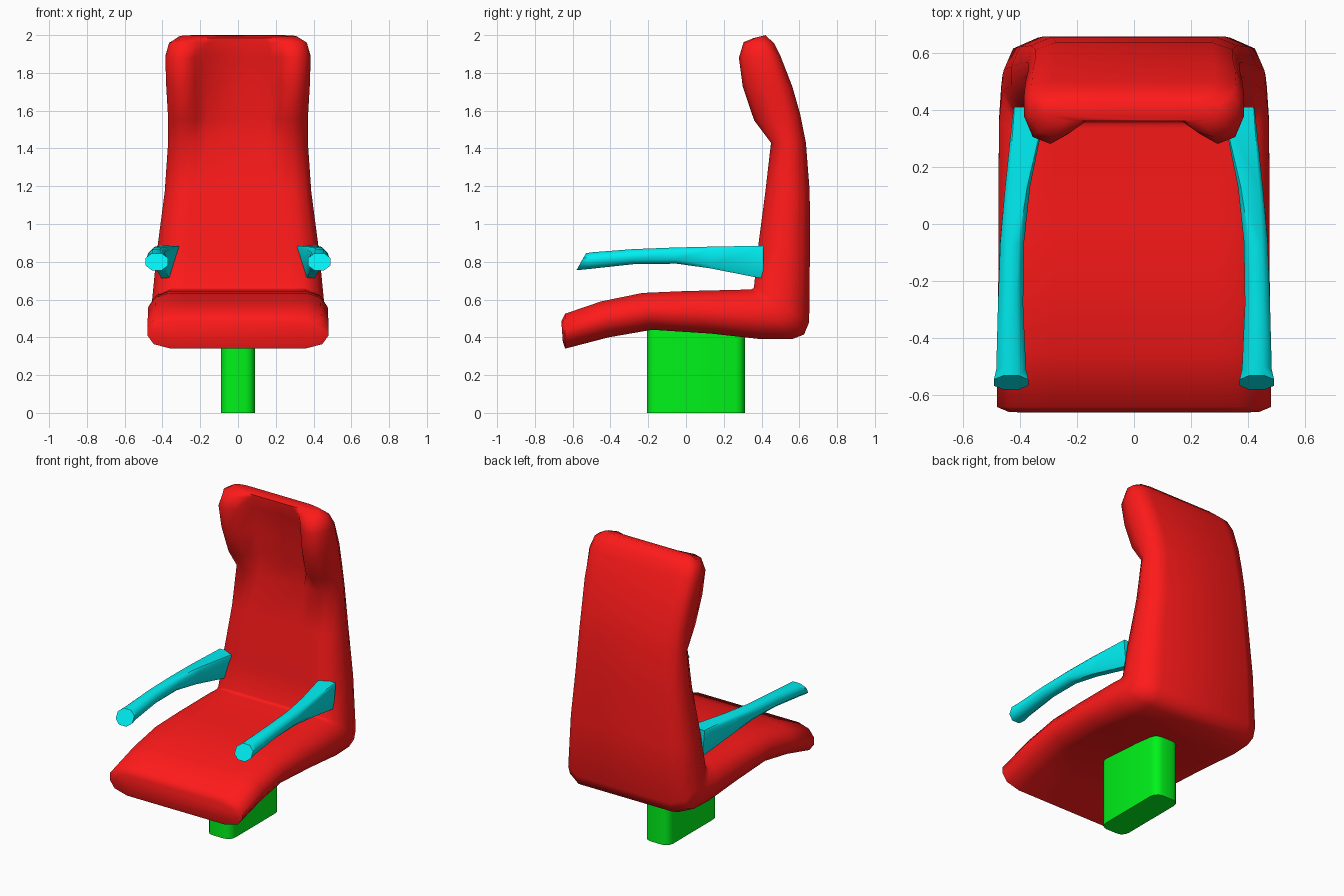
import bpy, bmesh, math
from mathutils import Vector

if "Cube" in bpy.data.objects:
    bpy.data.objects.remove(bpy.data.objects["Cube"])


def material(name, rgb):
    m = bpy.data.materials.new(name)
    m.diffuse_color = (*rgb, 1)
    m.use_nodes = True
    m.node_tree.nodes["Principled BSDF"].inputs["Base Color"].default_value = m.diffuse_color
    return m


RED = material("red", (1, 0.01, 0.01))
CYAN = material("cyan", (0, 0.87, 0.9))
GREEN = material("green", (0, 0.9, 0.01))


def loft(name, rings, mat, angle):
    """Skin a list of equal-length point rings and cap both ends."""
    bm = bmesh.new()
    vs = [[bm.verts.new(p) for p in ring] for ring in rings]
    n = len(rings[0])
    for a, b in zip(vs, vs[1:]):
        for i in range(n):
            j = (i + 1) % n
            bm.faces.new((a[i], a[j], b[j], b[i]))
    bm.faces.new(vs[0])
    bm.faces.new(vs[-1])
    bmesh.ops.recalc_face_normals(bm, faces=bm.faces)
    me = bpy.data.meshes.new(name)
    bm.to_mesh(me)
    bm.free()
    ob = bpy.data.objects.new(name, me)
    bpy.context.collection.objects.link(ob)
    me.materials.append(mat)
    bpy.context.view_layer.objects.active = ob
    ob.select_set(True)
    bpy.ops.object.shade_smooth_by_angle(angle=math.radians(angle))
    ob.select_set(False)
    return ob


# Padded cross-section: width fraction, depth fraction, bolster weight
HALF = [(0.44, 0, 0), (0.6, 0, 0.7), (0.76, 0, 1), (0.92, 0.12, 0.9), (1, 0.38, 0.5),
        (1, 0.62, 0.1), (0.93, 0.87, 0), (0.74, 1, 0)]
SECTION = HALF + [(-u, v, b) for u, v, b in reversed(HALF)]


def pad_ring(half_w, inner, outer, bolster=0):
    a, c = Vector((0, *inner)), Vector((0, *outer))
    out = (a - c).normalized()
    return [a.lerp(c, v) + out * bolster * b + Vector((u * half_w, 0, 0)) for u, v, b in SECTION]


# Seat, backrest and winged headrest in one padded shell
loft("seat_and_back", [pad_ring(*s) for s in [
    (0.44, (-0.66, 0.485), (-0.652, 0.375)),
    (0.48, (-0.64, 0.525), (-0.64, 0.34)),
    (0.477, (-0.45, 0.59), (-0.41, 0.40)),
    (0.475, (-0.23, 0.635), (-0.18, 0.44)),
    (0.475, (0.0, 0.645), (0.13, 0.42)),
    (0.472, (0.335, 0.653), (0.40, 0.39)),
    (0.465, (0.35, 0.655), (0.56, 0.39)),
    (0.46, (0.357, 0.66), (0.625, 0.415)),
    (0.455, (0.36, 0.665), (0.652, 0.48)),
    (0.43, (0.378, 0.85), (0.656, 0.85)),
    (0.388, (0.42, 1.17), (0.655, 1.17)),
    (0.37, (0.45, 1.43), (0.635, 1.43)),
    (0.37, (0.45, 1.56), (0.605, 1.58), 0.09),
    (0.38, (0.42, 1.73), (0.562, 1.73), 0.12),
    (0.385, (0.395, 1.885), (0.50, 1.89), 0.115),
    (0.365, (0.365, 1.96), (0.468, 1.955), 0.06),
    (0.31, (0.36, 1.985), (0.42, 2.0)),
]], RED, 60)


def arm_ring(xi, xo, bi, bo, y_top, z_top, y_bot, z_bot, r):
    """Eight-sided section: xi/xo top width, bi/bo bottom width, r corner cut."""
    pts = []
    for s, t in [(r, 1), (1 - r, 1), (1, 1 - r), (1, r), (1 - r, 0), (r, 0), (0, r), (0, 1 - r)]:
        left, right = bi + (xi - bi) * t, bo + (xo - bo) * t
        pts.append(Vector((left + (right - left) * s, y_bot + (y_top - y_bot) * t,
                           z_bot + (z_top - z_bot) * t)))
    return pts


ARM = [
    (0.305, 0.422, 0.36, 0.405, 0.41, 0.885, 0.41, 0.71, 0.03),
    (0.36, 0.452, 0.385, 0.445, 0.13, 0.88, 0.13, 0.765, 0.15),
    (0.383, 0.468, 0.39, 0.468, -0.07, 0.875, -0.05, 0.79, 0.25),
    (0.388, 0.476, 0.388, 0.476, -0.28, 0.867, -0.28, 0.787, 0.28),
    (0.378, 0.482, 0.378, 0.482, -0.50, 0.85, -0.53, 0.76, 0.28),
    (0.37, 0.49, 0.37, 0.49, -0.53, 0.845, -0.58, 0.755, 0.28),
]

# Armrests, mirrored left and right
for side, sx in (("right", 1), ("left", -1)):
    rings = [[Vector((p.x * sx, p.y, p.z)) for p in arm_ring(*a)] for a in ARM]
    loft(side + "_armrest", rings, CYAN, 50)

# Pedestal: rounded rectangular post
outline = []
R = 0.05
for cx, cy, start in ((0.04, 0.262, 0), (-0.04, 0.262, 90), (-0.04, -0.157, 180), (0.04, -0.157, 270)):
    for k in range(4):
        t = math.radians(start + 30 * k)
        outline.append((cx + R * math.cos(t), cy + R * math.sin(t)))
loft("pedestal", [[Vector((x, y, z)) for x, y in outline] for z in (0, 0.48)], GREEN, 40)
